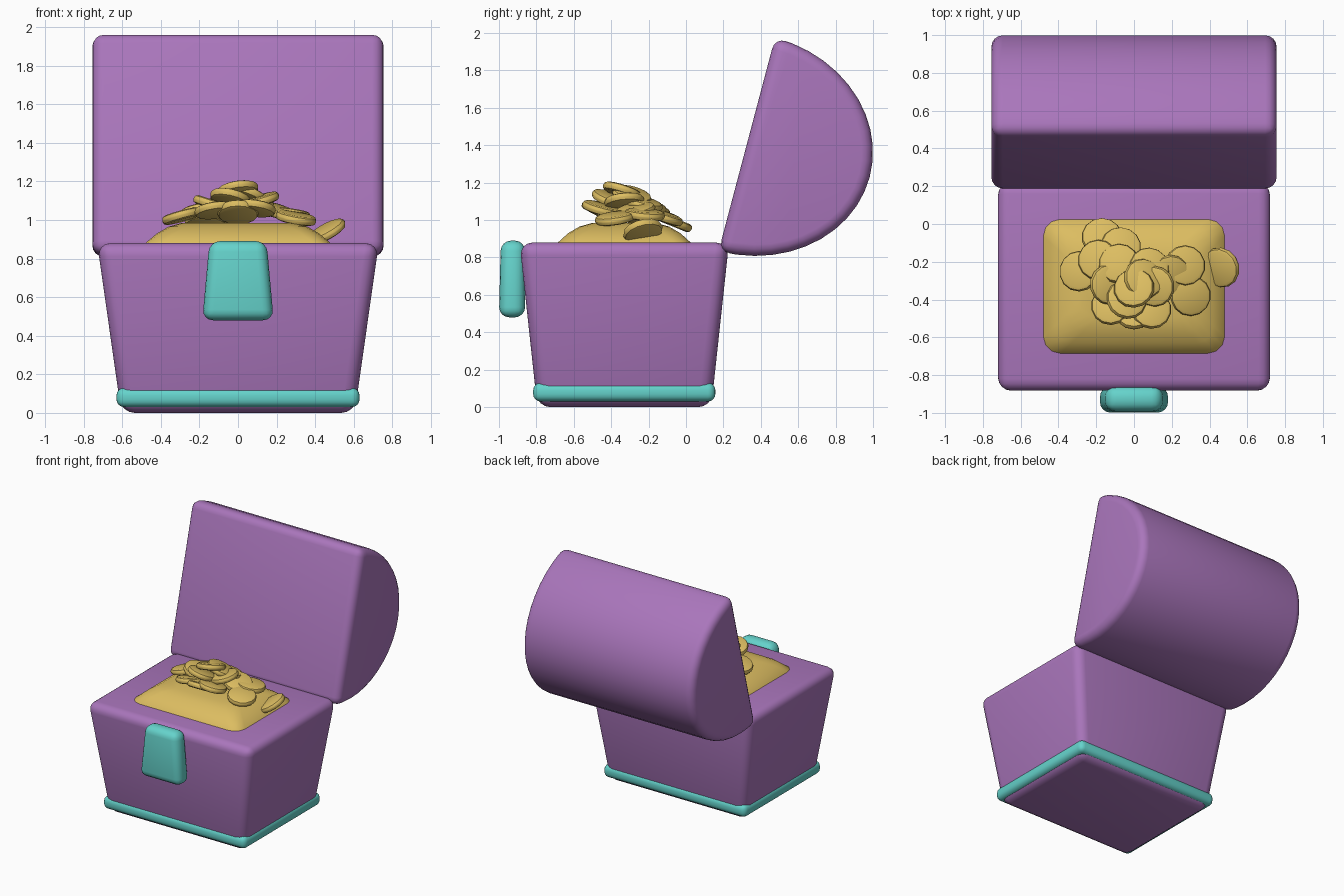
import bpy, bmesh, math
from mathutils import Matrix, Vector

cube = bpy.data.objects.get("Cube")
if cube:
    bpy.data.objects.remove(cube, do_unlink=True)


def material(name, rgb):
    mat = bpy.data.materials.new(name)
    mat.use_nodes = True
    mat.diffuse_color = (*rgb, 1)
    mat.node_tree.nodes["Principled BSDF"].inputs["Base Color"].default_value = (*rgb, 1)
    return mat


PURPLE = material("purple", (0.40, 0.18, 0.50))
TEAL = material("teal", (0.13, 0.65, 0.60))
GOLD = material("gold", (0.72, 0.51, 0.12))


def finish(name, bm, mat, bevel=0.0, segments=4, angle=45):
    """Round the hard edges, then turn the bmesh into a smooth shaded object."""
    bmesh.ops.recalc_face_normals(bm, faces=bm.faces)
    if bevel:
        hard = [e for e in bm.edges if e.calc_face_angle(0) > math.radians(angle)]
        bmesh.ops.bevel(bm, geom=hard, offset=bevel, segments=segments,
                        profile=0.5, affect='EDGES', clamp_overlap=True)
    mesh = bpy.data.meshes.new(name)
    bm.to_mesh(mesh)
    bm.free()
    mesh.materials.append(mat)
    obj = bpy.data.objects.new(name, mesh)
    bpy.context.collection.objects.link(obj)
    bpy.ops.object.select_all(action='DESELECT')
    obj.select_set(True)
    bpy.context.view_layer.objects.active = obj
    bpy.ops.object.shade_smooth_by_angle(angle=math.radians(40))
    return obj


def loft(rings):
    """Join equal point rings with quads and cap both ends."""
    bm = bmesh.new()
    loops = [[bm.verts.new(p) for p in ring] for ring in rings]
    count = len(loops[0])
    for low, high in zip(loops, loops[1:]):
        for i in range(count):
            j = (i + 1) % count
            bm.faces.new((low[i], low[j], high[j], high[i]))
    bm.faces.new(loops[0])
    bm.faces.new(loops[-1])
    return bm


def rectangle(z, half_x, half_y, y, corner=0.0):
    """Rectangle ring at height z; a corner radius rounds it."""
    steps = 4 if corner else 1
    ring = []
    for k, (sx, sy) in enumerate([(1, 1), (-1, 1), (-1, -1), (1, -1)]):
        for i in range(steps):
            a = math.pi / 2 * (k + i / max(steps - 1, 1))
            ring.append((sx * (half_x - corner) + corner * math.cos(a),
                         y + sy * (half_y - corner) + corner * math.sin(a), z))
    return ring


CENTRE = -0.33

# Tapered chest body
finish("chest_body", loft([rectangle(0, 0.605, 0.465, CENTRE),
                           rectangle(0.88, 0.73, 0.56, CENTRE)]), PURPLE, 0.07)

# Base trim band
finish("base_trim", loft([rectangle(0.03, 0.63, 0.487, CENTRE),
                          rectangle(0.13, 0.63, 0.487, CENTRE)]), TEAL, 0.04)

# Front latch
finish("latch", loft([rectangle(0.48, 0.185, 0.07, -0.93),
                      rectangle(0.89, 0.148, 0.065, -0.925)]), TEAL, 0.055)

# Open domed lid: half ellipse leaning back
along = Vector((0, 0.256, 0.967))
outward = Vector((0, 0.967, -0.256))
arc = [math.pi * i / 22 for i in range(23)]
rings = [[Vector((x, 0.325, 1.405)) + along * 0.59 * math.cos(a) + outward * 0.68 * math.sin(a)
          for a in arc] for x in (-0.755, 0.755)]
finish("lid", loft(rings), PURPLE, 0.06)

# Mound of treasure
mound = [(0.80, 0.52, 0.38), (0.88, 0.48, 0.355), (0.93, 0.42, 0.30),
         (0.965, 0.36, 0.24), (0.985, 0.29, 0.17)]
finish("gold_mound", loft([rectangle(z, hx, hy, CENTRE, 0.09) for z, hx, hy in mound]), GOLD)

# Loose coins: position, then tilt about x and y in degrees
coins = [
    (-.17, -.07, .99, -22, 0), (-.07, -.12, 1.02, -20, 5), (-.29, -.25, 1.02, -5, -15),
    (-.19, -.19, 1.05, -10, -10), (-.08, -.21, 1.08, -15, -5), (.08, -.23, 1.09, -15, 10),
    (.27, -.22, 1.03, -5, 8), (.46, -.23, .94, 15, -28), (.30, -.38, 1.01, 8, 10),
    (.19, -.27, 1.05, 10, 15), (-.12, -.43, 1.05, -15, -8), (.00, -.46, 1.04, -28, 0),
    (.09, -.45, 1.06, -15, 8), (-.13, -.32, 1.08, 0, 18), (.11, -.33, 1.10, 5, -16),
    (-.04, -.40, 1.11, -20, 12), (.05, -.29, 1.13, -15, 20), (.00, -.34, 1.155, -18, -8),
]
for i, (x, y, z, tilt_x, tilt_y) in enumerate(coins):
    bm = bmesh.new()
    place = (Matrix.Translation((x, y, z))
             @ Matrix.Rotation(math.radians(tilt_x), 4, 'X')
             @ Matrix.Rotation(math.radians(tilt_y), 4, 'Y'))
    bmesh.ops.create_cone(bm, cap_ends=True, segments=14, radius1=0.108,
                          radius2=0.108, depth=0.046, matrix=place)
    finish(f"coin_{i + 1}", bm, GOLD, 0.02, 2)
